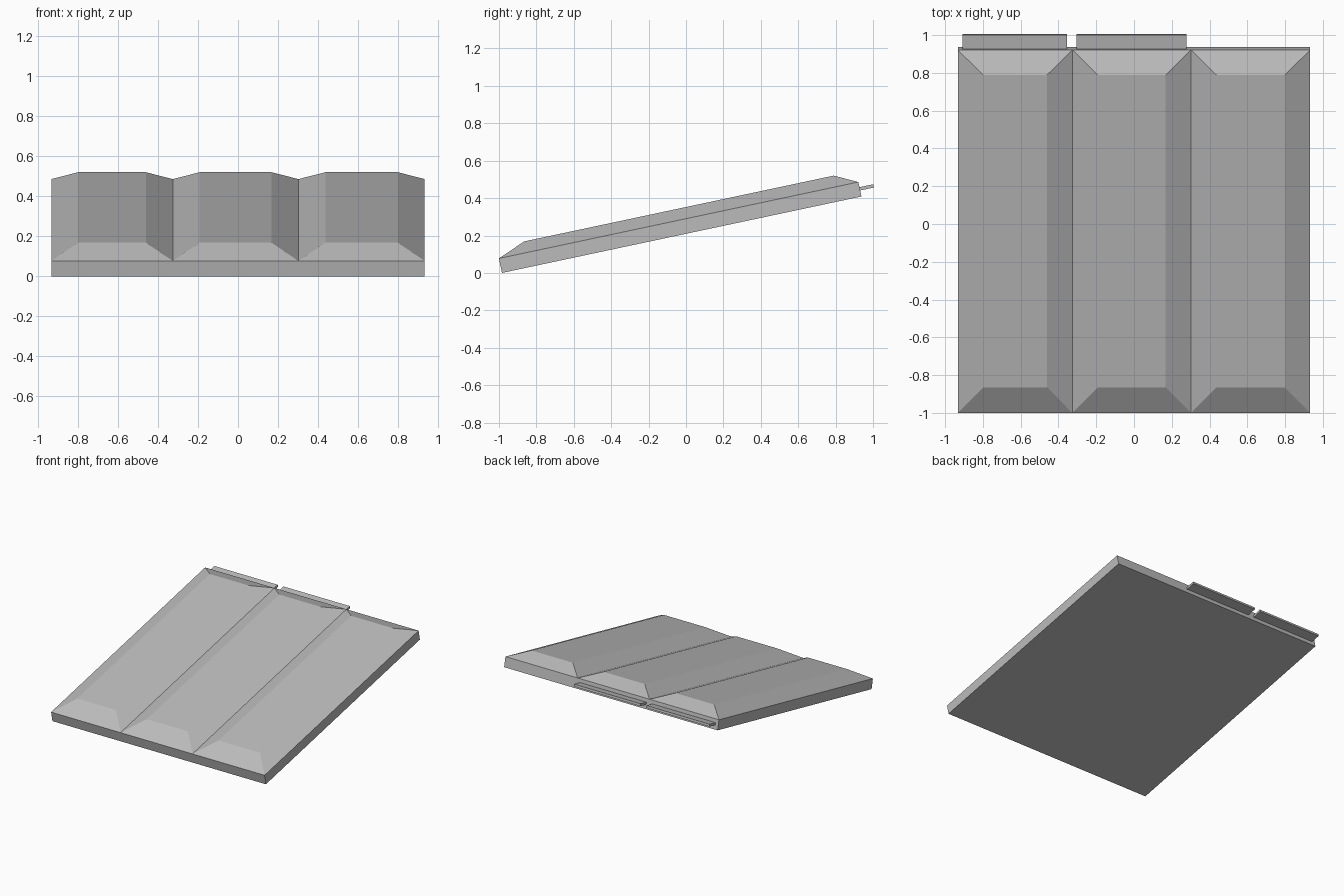
import bpy, bmesh, math
from mathutils import Matrix

cube = bpy.data.objects.get("Cube")
if cube:
    bpy.data.objects.remove(cube)

LENGTH, THICK, CROWN = 1.965, 0.079, 0.061
FRONT_INSET, REAR_INSET, SIDE_INSET = 0.151, 0.122, 0.134
SEAMS = [-0.933, -0.326, 0.302, 0.933]
TABS = {"left": (-0.304, 0.278), "right": (-0.908, -0.354)}

# Everything is built flat, then tilted about the lower front edge
TILT = Matrix.Translation((0, -0.984, 0)) @ Matrix.Rotation(math.radians(12), 4, 'X')

grey = bpy.data.materials.new("plain_grey")
grey.use_nodes = True
colour = (0.5, 0.5, 0.5, 1)
grey.diffuse_color = colour
grey.node_tree.nodes["Principled BSDF"].inputs["Base Color"].default_value = colour


def finish(name, bm):
    bmesh.ops.recalc_face_normals(bm, faces=bm.faces)
    bm.transform(TILT)
    mesh = bpy.data.meshes.new(name)
    bm.to_mesh(mesh)
    bm.free()
    mesh.materials.append(grey)
    obj = bpy.data.objects.new(name, mesh)
    bpy.context.collection.objects.link(obj)


def box(bm, x, y, z):
    size = [b - a for a, b in (x, y, z)]
    mid = [(a + b) / 2 for a, b in (x, y, z)]
    matrix = Matrix.Translation(mid) @ Matrix.Diagonal((*size, 1))
    return bmesh.ops.create_cube(bm, size=1, matrix=matrix)["verts"]


# Slab with three raised, bevelled panels meeting in valleys
bm = bmesh.new()
for x0, x1 in zip(SEAMS, SEAMS[1:]):
    verts = box(bm, (x0, x1), (0, LENGTH), (0, THICK))
    top = max({f for v in verts for f in v.link_faces},
              key=lambda f: f.calc_center_median().z)
    crown = bmesh.ops.extrude_discrete_faces(bm, faces=[top])["faces"][0]
    for v in crown.verts:
        v.co.x += SIDE_INSET if v.co.x < (x0 + x1) / 2 else -SIDE_INSET
        v.co.y += FRONT_INSET if v.co.y < LENGTH / 2 else -REAR_INSET
        v.co.z += CROWN

# Weld the panels and drop the hidden walls between them
bmesh.ops.remove_doubles(bm, verts=bm.verts, dist=0.0005)
inner = [f for f in bm.faces
         if abs(f.normal.x) > 0.99
         and abs(f.calc_center_median().x) < 0.5]
bmesh.ops.delete(bm, geom=inner, context='FACES')
seams = [e for e in bm.edges if len(e.link_faces) == 2
         and abs(e.verts[0].co.x - e.verts[1].co.x) < 0.001
         and e.calc_face_angle(1) < 0.001]
bmesh.ops.dissolve_edges(bm, edges=seams, use_verts=False)
finish("panelled_slab", bm)

# Thin hinge tabs on the rear edge
for side, span in TABS.items():
    bm = bmesh.new()
    box(bm, span, (LENGTH - 0.01, LENGTH + 0.075), (0.033, 0.051))
    finish(side + "_rear_tab", bm)
